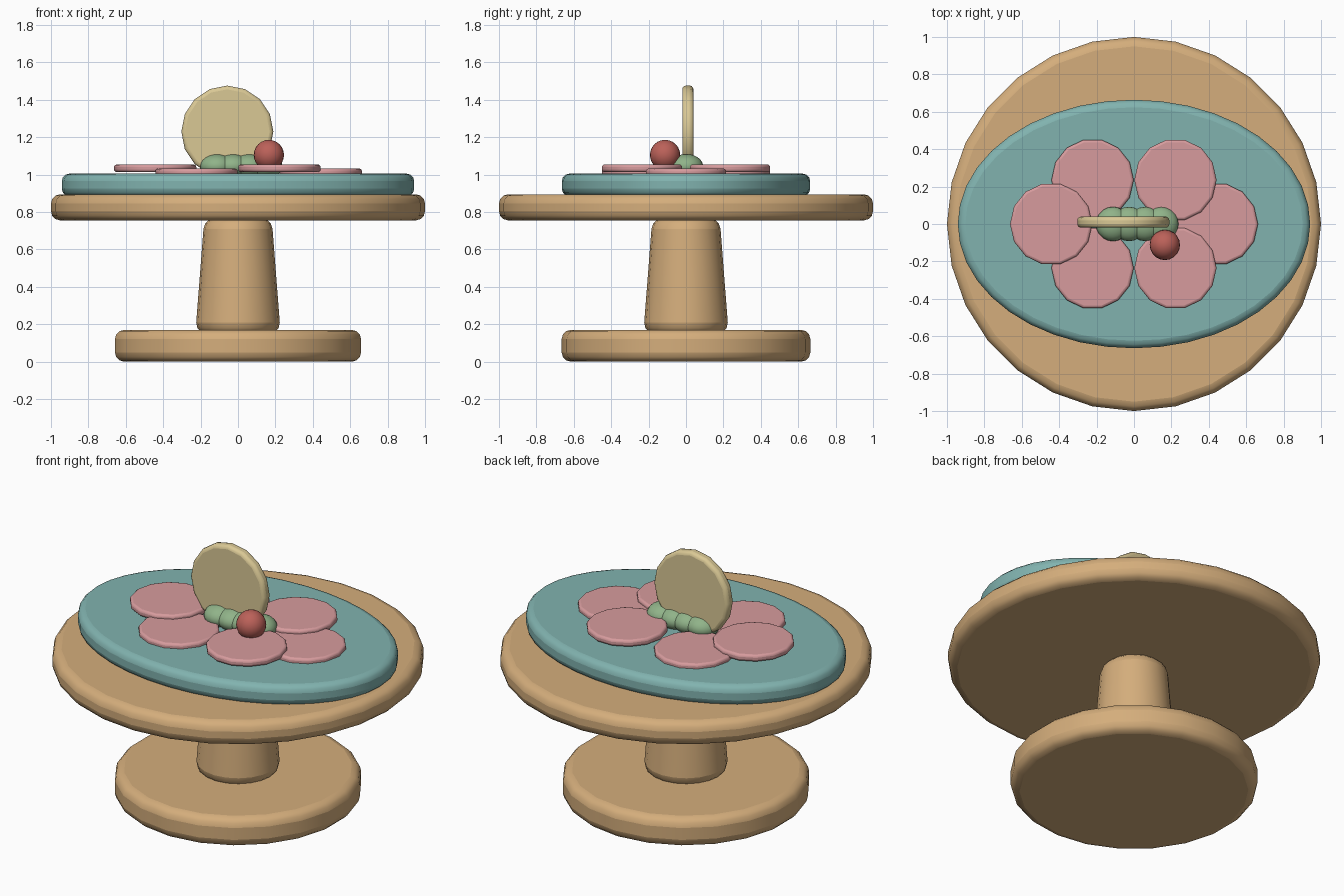
import bpy
from math import sin, cos, pi, radians

if "Cube" in bpy.data.objects:
    bpy.data.objects.remove(bpy.data.objects["Cube"])


def material(name, rgb):
    m = bpy.data.materials.new(name)
    m.diffuse_color = (*rgb, 1)
    m.use_nodes = True
    m.node_tree.nodes["Principled BSDF"].inputs["Base Color"].default_value = m.diffuse_color
    return m


WOOD = material("wood", (0.66, 0.42, 0.20))
TEAL = material("teal", (0.22, 0.45, 0.43))
PINK = material("pink", (0.68, 0.33, 0.34))
GREEN = material("green", (0.28, 0.45, 0.25))
CREAM = material("cream", (0.70, 0.58, 0.30))
RED = material("red", (0.50, 0.12, 0.10))


def finish(name, mat):
    o = bpy.context.object
    o.name = name
    o.data.materials.append(mat)
    return o


def disc(name, mat, loc, r1, r2, height, sides, bevel, scale=(1, 1, 1), rot=(0, 0, 0)):
    """Rounded-edge disc or tapered post centred on loc."""
    bpy.ops.mesh.primitive_cone_add(vertices=sides, radius1=r1, radius2=r2,
                                    depth=height, location=loc, rotation=rot)
    o = finish(name, mat)
    o.scale = scale
    bpy.ops.object.transform_apply(location=False, rotation=False, scale=True)
    b = o.modifiers.new("round_edge", 'BEVEL')
    b.width, b.segments = bevel, 3
    b.limit_method, b.angle_limit = 'ANGLE', radians(50)
    bpy.ops.object.shade_smooth_by_angle(angle=radians(40))
    return o


def ball(name, mat, loc, radius, zscale=1):
    bpy.ops.mesh.primitive_uv_sphere_add(segments=20, ring_count=12, radius=radius, location=loc)
    o = finish(name, mat)
    o.scale.z = zscale
    bpy.ops.object.shade_smooth()


# Pedestal table
disc("table_base", WOOD, (0, 0, 0.085), 0.665, 0.665, 0.17, 22, 0.05)
disc("table_post", WOOD, (0, 0, 0.46), 0.228, 0.18, 0.62, 20, 0.06)
disc("table_top", WOOD, (0, 0, 0.825), 1.0, 1.0, 0.14, 28, 0.05)

# Oval plate
disc("oval_plate", TEAL, (0, 0, 0.945), 0.942, 0.942, 0.12, 40, 0.04, (1, 0.705, 1))

# Ring of petals, alternately stacked low and high
for i in range(6):
    a = i * pi / 3
    z = 1.012 if i % 2 == 0 else 1.034
    disc(f"petal_{i + 1}", PINK, (0.443 * cos(a), 0.272 * sin(a), z),
         0.22, 0.22, 0.04, 14, 0.014, rot=(0, 0, pi / 2))
    # vertex points along x
    bpy.context.object.rotation_euler.z = pi / 2

# Caterpillar-like row of body beads
for i in range(4):
    ball(f"body_bead_{i + 1}", GREEN, (-0.112 + 0.086 * i, 0, 1.045), 0.092, 0.7)

# Upright round disc and small berry
disc("upright_disc", CREAM, (-0.057, 0.01, 1.23), 0.246, 0.246, 0.06, 16, 0.02,
     rot=(pi / 2, 0, 0))
ball("berry", RED, (0.165, -0.112, 1.105), 0.081)
